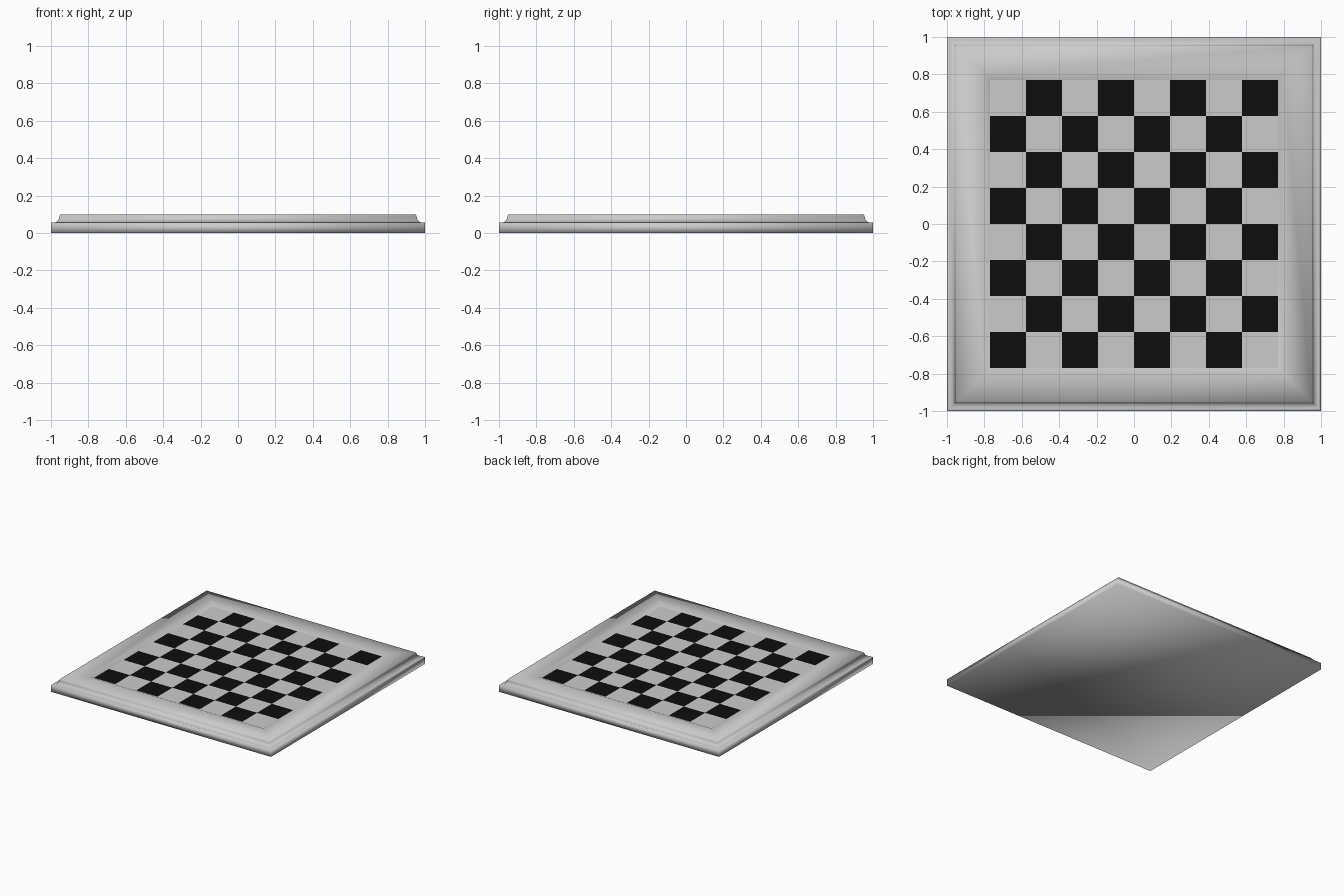
import bpy, bmesh, math

if "Cube" in bpy.data.objects:
    bpy.data.objects.remove(bpy.data.objects["Cube"])

FIELD = 0.77          # half width of the playing field
FIELD_Z = 0.088
CELL = FIELD * 2 / 8


def finish(name, bm, smooth=False):
    mesh = bpy.data.meshes.new(name)
    for f in bm.faces:
        f.smooth = smooth
    bm.to_mesh(mesh)
    bm.free()
    obj = bpy.data.objects.new(name, mesh)
    bpy.context.collection.objects.link(obj)
    return obj


# Frame profile (half width, height): side wall, ledge, cove, flat rim, inner slope
profile = [(1.0, 0.0), (1.0, 0.055)]
for i in range(6):
    a = math.radians(90 * i / 5)
    profile.append((0.988 - 0.033 * math.sin(a), 0.09 - 0.035 * math.cos(a)))
profile += [(0.95, 0.1), (0.80, 0.1), (FIELD, FIELD_Z)]

# Frame: square loops bridged together, with a closed underside
bm = bmesh.new()
loops = [[bm.verts.new((sx * r, sy * r, z))
          for sx, sy in ((-1, -1), (1, -1), (1, 1), (-1, 1))] for r, z in profile]
for low, high in zip(loops, loops[1:]):
    for i in range(4):
        j = (i + 1) % 4
        bm.faces.new((low[i], low[j], high[j], high[i]))
bm.faces.new(loops[0][::-1])
finish("board_frame", bm, smooth=True)


# Playing squares, alternating dark and light
def squares(name, parity):
    bm = bmesh.new()
    for row in range(8):
        for col in range(8):
            if (row + col) % 2 == parity:
                x, y = -FIELD + col * CELL, -FIELD + row * CELL
                bm.faces.new([bm.verts.new((x + dx * CELL, y + dy * CELL, FIELD_Z))
                              for dx, dy in ((0, 0), (1, 0), (1, 1), (0, 1))])
    return finish(name, bm)


dark = squares("dark_squares", 0)
squares("light_squares", 1)
black = bpy.data.materials.new("black")
black.diffuse_color = (0.004, 0.004, 0.004, 1)
black.use_nodes = True
black.node_tree.nodes["Principled BSDF"].inputs["Base Color"].default_value = black.diffuse_color
dark.data.materials.append(black)
